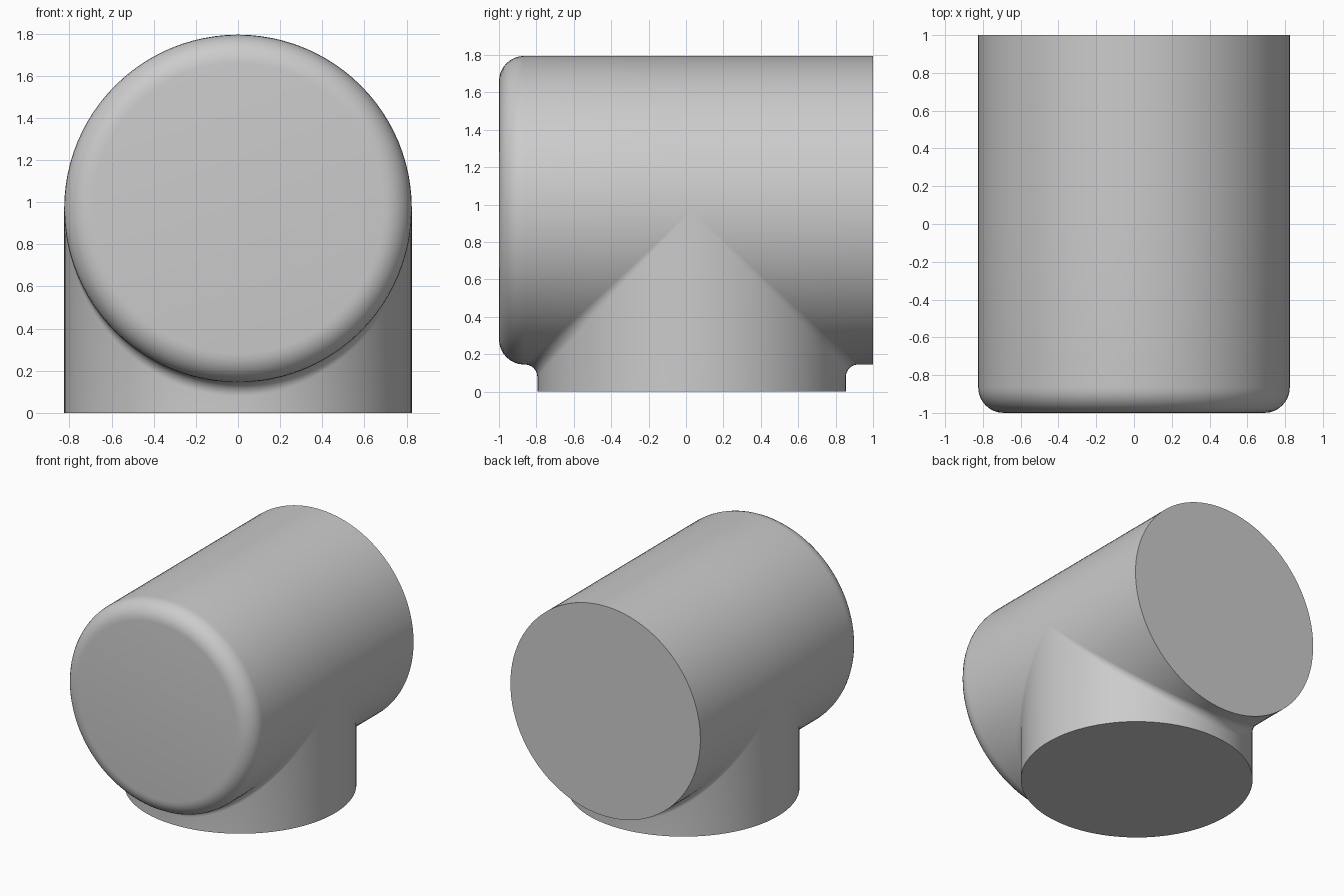
import bpy, bmesh
from math import sin, cos, pi
from mathutils import Vector

cube = bpy.data.objects.get("Cube")
if cube:
    bpy.data.objects.remove(cube)

R = 0.825        # radius of both tubes
CZ = 0.97        # height of the barrel axis
CY = 0.03        # y of the stem axis
ROUND = 0.135    # rounded front rim
FILLET = 0.065   # blend between barrel and stem
SEG = 96
STEPS = 8

grey = bpy.data.materials.new("grey")
grey.use_nodes = True
colour = (0.6, 0.6, 0.6, 1)
grey.diffuse_color = colour
grey.node_tree.nodes["Principled BSDF"].inputs["Base Color"].default_value = colour


def on_barrel(t, radius, y):
    """Point around the barrel, with t measured from straight down."""
    return Vector((radius * sin(t), y, CZ - radius * cos(t)))


def end_path(t, side):
    """Outline from the barrel's end rim inwards."""
    if side > 0:
        return [on_barrel(t, R, 1)]
    arc = [pi / 2 * k / STEPS for k in range(STEPS + 1)]
    return [on_barrel(t, R - ROUND + ROUND * sin(a), -1 + ROUND - ROUND * cos(a))
            for a in arc]


def lower_path(t, side):
    """Barrel end, rolling blend, then down the stem."""
    path = end_path(t, side)
    reach = R + FILLET
    c = max(cos(t), 0)
    centre = Vector((reach * sin(t), CY + side * reach * c, CZ - reach * c))
    to_barrel = Vector((-sin(t), 0, c))
    to_stem = Vector((-sin(t), -side * c, 0))
    for k in range(STEPS + 1):
        d = to_barrel.lerp(to_stem, k / STEPS).normalized()
        path.append(centre + FILLET * d)
    path.append(Vector((R * sin(t), CY + side * R * c, 0)))
    return path


def upper_path(t, side):
    return end_path(t, side) + [on_barrel(t, R, CY)]


bm = bmesh.new()


def add_face(points):
    bm.faces.new([bm.verts.new(p) for p in points])


# Skin of the barrel and stem
angles = [-pi / 2 + 2 * pi * i / SEG for i in range(SEG + 1)]
for side in (-1, 1):
    for i in range(SEG):
        make = lower_path if i < SEG // 2 else upper_path
        a, b = make(angles[i], side), make(angles[i + 1], side)
        for k in range(len(a) - 1):
            add_face([a[k], b[k], b[k + 1], a[k + 1]])

# Flat ends of the barrel and foot of the stem
for side in (-1, 1):
    add_face([end_path(t, side)[0] for t in angles[:-1]])
add_face([Vector((R * cos(t), CY + R * sin(t), 0)) for t in angles[:-1]])

bmesh.ops.remove_doubles(bm, verts=bm.verts, dist=0.0001)
bmesh.ops.dissolve_degenerate(bm, edges=bm.edges, dist=0.0001)
bmesh.ops.recalc_face_normals(bm, faces=bm.faces)

mesh = bpy.data.meshes.new("tee_body")
bm.to_mesh(mesh)
bm.free()
mesh.materials.append(grey)
body = bpy.data.objects.new("tee_body", mesh)
bpy.context.collection.objects.link(body)
bpy.ops.object.select_all(action="DESELECT")
body.select_set(True)
bpy.context.view_layer.objects.active = body
bpy.ops.object.shade_smooth_by_angle(angle=0.6)
